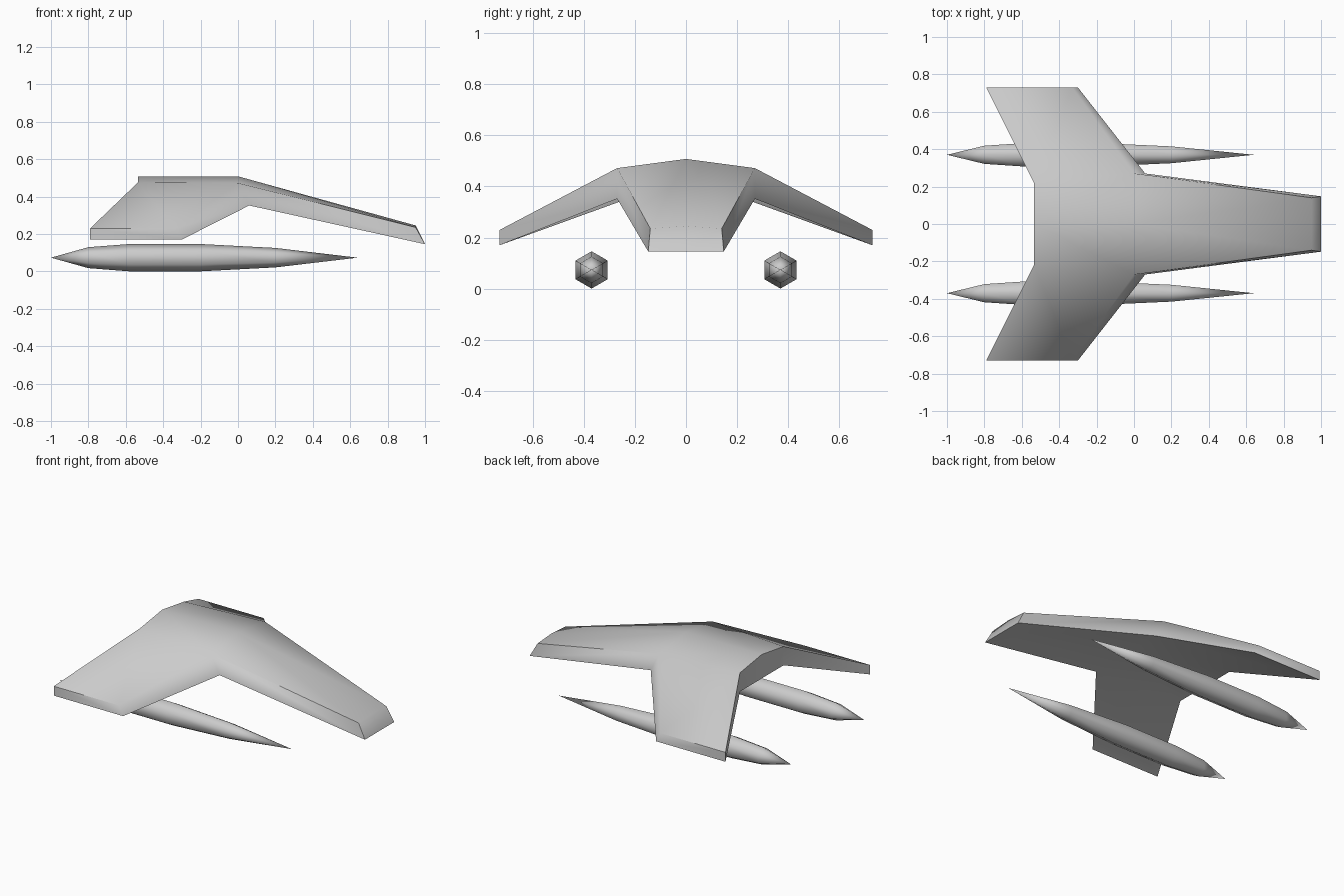
import bpy, math

cube = bpy.data.objects.get("Cube")
if cube:
    bpy.data.objects.remove(cube, do_unlink=True)

# Single hull colour
grey = bpy.data.materials.new("hull_grey")
grey.use_nodes = True
grey.diffuse_color = (0.6, 0.6, 0.6, 1)
grey.node_tree.nodes["Principled BSDF"].inputs["Base Color"].default_value = (0.6, 0.6, 0.6, 1)


def add_part(name, verts, faces, angle):
    mesh = bpy.data.meshes.new(name)
    mesh.from_pydata(verts, [], faces)
    mesh.materials.append(grey)
    obj = bpy.data.objects.new(name, mesh)
    bpy.context.collection.objects.link(obj)
    bpy.ops.object.select_all(action='DESELECT')
    obj.select_set(True)
    bpy.context.view_layer.objects.active = obj
    bpy.ops.object.shade_smooth_by_angle(angle=math.radians(angle))
    return obj


# Three-armed hull: plan corners of one half, as (top point, bottom point)
corners = {
    "back": ((-0.535, 0, 0.508), (-0.535, 0, 0.355)),
    "crown": ((0, 0, 0.508), (0.06, 0, 0.355)),
    "nose": ((0.95, 0, 0.245), (1, 0, 0.145)),
    "nose_side": ((0.95, 0.14, 0.235), (1, 0.148, 0.145)),
    "notch": ((0, 0.27, 0.472), (0.06, 0.27, 0.352)),
    "tip_lead": ((-0.33, 0.73, 0.23), (-0.3, 0.73, 0.17)),
    "tip_trail": ((-0.79, 0.73, 0.23), (-0.79, 0.73, 0.17)),
    "back_side": ((-0.535, 0.22, 0.475), (-0.535, 0.22, 0.355)),
}
names = list(corners)
count = len(names)
verts = [corners[n][0] for n in names] + [corners[n][1] for n in names]
panels = [("back", "crown", "notch", "back_side"),
          ("crown", "nose", "nose_side", "notch"),
          ("back_side", "notch", "tip_lead", "tip_trail")]
faces = []
for panel in panels:
    ids = [names.index(n) for n in panel]
    faces.append(ids)
    faces.append([i + count for i in reversed(ids)])
# Rim walls, leaving the mirror plane open
rim = list(range(2, count)) + [0]
for i, j in zip(rim, rim[1:]):
    faces.append((i + count, j + count, j, i))

hull = add_part("winged_hull", verts, faces, 60)
mirror = hull.modifiers.new("Mirror", 'MIRROR')
mirror.use_axis = (False, True, False)
mirror.use_clip = True

# Six-sided pointed pods, lathed along x
RADIUS = 0.073
SIDES = 6
stations = [(-0.8, 0.056), (-0.58, RADIUS), (-0.2, RADIUS), (0.2, 0.052)]


def add_pod(name, y):
    pts = []
    for x, r in stations:
        for k in range(SIDES):
            a = math.pi / 2 + math.tau * k / SIDES
            pts.append((x, y + r * math.cos(a), RADIUS + r * math.sin(a)))
    tail = len(pts)
    pts += [(-1, y, RADIUS), (0.64, y, RADIUS)]
    quads = []
    last = tail - SIDES
    for k in range(SIDES):
        n = (k + 1) % SIDES
        quads.append((tail, n, k))
        quads.append((tail + 1, last + k, last + n))
        for s in range(0, last, SIDES):
            quads.append((s + k, s + n, s + SIDES + n, s + SIDES + k))
    add_part(name, pts, quads, 75)


add_pod("front_pod", -0.37)
add_pod("back_pod", 0.37)
